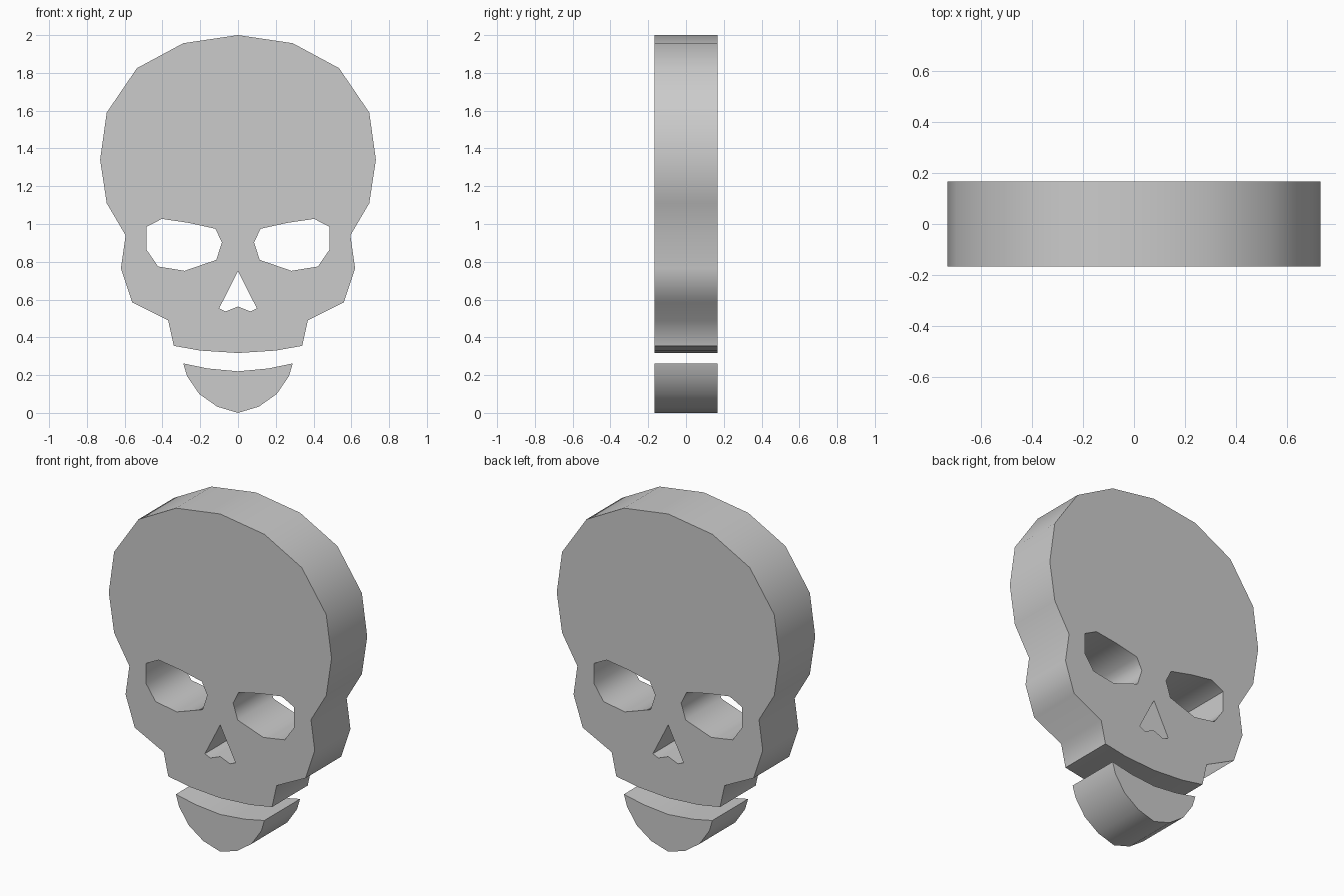
import bpy, bmesh
from math import radians
from mathutils import Matrix

cube = bpy.data.objects.get("Cube")
if cube:
    bpy.data.objects.remove(cube, do_unlink=True)

DEPTH = 0.334

grey = bpy.data.materials.new("bone_grey")
grey.use_nodes = True
COLOUR = (0.6, 0.6, 0.6, 1)
grey.diffuse_color = COLOUR
grey.node_tree.nodes["Principled BSDF"].inputs["Base Color"].default_value = COLOUR


def flip(points):
    return [(-x, z) for x, z in reversed(points)]


def symmetric(half):
    """Close a half outline with its mirror; points on x = 0 are shared."""
    return half + flip([p for p in half if p[0] > 0])


def plate(name, loops):
    """Fill the outline, leaving inner loops open, and give it depth."""
    curve = bpy.data.curves.new(name + "_profile", "CURVE")
    curve.dimensions = "2D"
    curve.fill_mode = "BOTH"
    curve.extrude = DEPTH / 2
    for loop in loops:
        spline = curve.splines.new("POLY")
        spline.points.add(len(loop) - 1)
        for point, (x, z) in zip(spline.points, loop):
            point.co = (x, z, 0, 1)
        spline.use_cyclic_u = True
    helper = bpy.data.objects.new(name + "_helper", curve)
    bpy.context.collection.objects.link(helper)
    graph = bpy.context.evaluated_depsgraph_get()
    mesh = bpy.data.meshes.new_from_object(helper.evaluated_get(graph))
    bpy.data.objects.remove(helper, do_unlink=True)

    # Weld the faces to the rim and stand the plate upright
    bm = bmesh.new()
    bm.from_mesh(mesh)
    bmesh.ops.remove_doubles(bm, verts=bm.verts, dist=0.0005)
    bmesh.ops.transform(bm, matrix=Matrix.Rotation(radians(90), 4, "X"), verts=bm.verts)
    bmesh.ops.recalc_face_normals(bm, faces=bm.faces)
    bm.to_mesh(mesh)
    bm.free()

    mesh.name = name
    mesh.materials.clear()
    mesh.materials.append(grey)
    obj = bpy.data.objects.new(name, mesh)
    bpy.context.collection.objects.link(obj)
    bpy.ops.object.select_all(action="DESELECT")
    obj.select_set(True)
    bpy.context.view_layer.objects.active = obj
    bpy.ops.object.shade_smooth_by_angle(angle=radians(60))
    return obj


# Skull outline, crown to upper lip
cranium = symmetric([
    (0, 2), (0.29, 1.957), (0.535, 1.825), (0.695, 1.59), (0.73, 1.34),
    (0.695, 1.11), (0.595, 0.94), (0.62, 0.765), (0.56, 0.585),
    (0.37, 0.49), (0.34, 0.355), (0.2, 0.33), (0, 0.317)])

# Eye sockets and nose opening
eye = [(0.085, 0.903), (0.12, 0.975), (0.26, 1.006), (0.403, 1.027),
       (0.485, 0.985), (0.485, 0.865), (0.423, 0.775), (0.283, 0.752),
       (0.115, 0.81)]
nose = symmetric([(0, 0.75), (0.1, 0.553), (0.065, 0.537), (0, 0.563)])

# Lower jaw
jaw = symmetric([(0, 0.22), (0.16, 0.235), (0.29, 0.262), (0.27, 0.195),
                 (0.205, 0.1), (0.11, 0.033), (0, 0)])

plate("skull", [cranium, eye, flip(eye), nose])
plate("lower_jaw", [jaw])
